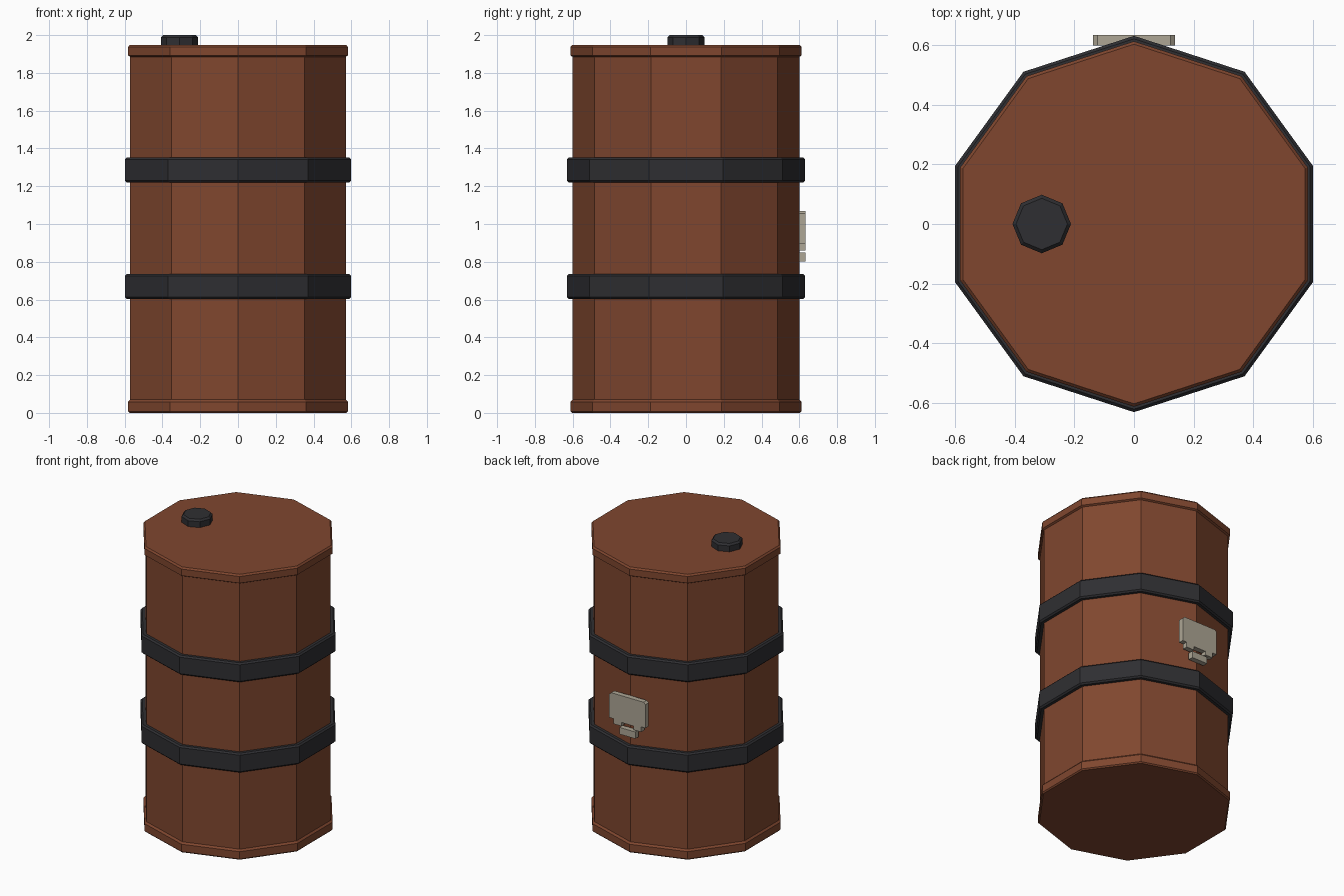
import bpy, bmesh
from math import sin, cos, tau

if "Cube" in bpy.data.objects:
    bpy.data.objects.remove(bpy.data.objects["Cube"])


def material(name, rgb):
    m = bpy.data.materials.new(name)
    m.diffuse_color = (*rgb, 1)
    m.use_nodes = True
    m.node_tree.nodes["Principled BSDF"].inputs["Base Color"].default_value = m.diffuse_color
    return m


RUST = material("rust_paint", (0.215, 0.062, 0.028))
DARK = material("dark_rubber", (0.028, 0.028, 0.032))
BONE = material("pale_plate", (0.42, 0.38, 0.30))


def finish(name, bm, mat):
    bmesh.ops.recalc_face_normals(bm, faces=bm.faces)
    mesh = bpy.data.meshes.new(name)
    bm.to_mesh(mesh)
    bm.free()
    mesh.materials.append(mat)
    ob = bpy.data.objects.new(name, mesh)
    bpy.context.collection.objects.link(ob)
    return ob


def lathe(name, profile, sides, mat, ring=False, centre=(0, 0)):
    """Spin (radius, z) points; a ring closes on itself, otherwise ends are capped."""
    bm = bmesh.new()
    rows = []
    for r, z in profile:
        rows.append([bm.verts.new((centre[0] + r * sin(tau * i / sides),
                                   centre[1] + r * cos(tau * i / sides), z))
                     for i in range(sides)])
    pairs = list(zip(rows, rows[1:]))
    if ring:
        pairs.append((rows[-1], rows[0]))
    else:
        bm.faces.new(rows[0])
        bm.faces.new(rows[-1])
    for a, b in pairs:
        for i in range(sides):
            j = (i + 1) % sides
            bm.faces.new((a[i], a[j], b[j], b[i]))
    return finish(name, bm, mat)


def plate(name, half, mat, y0=0.598, y1=0.633):
    """Mirror a half outline of (x, z) points and extrude it along y."""
    outline = half + [(-x, z) for x, z in reversed(half)]
    bm = bmesh.new()
    face = bm.faces.new([bm.verts.new((x, y0, z)) for x, z in outline])
    out = bmesh.ops.extrude_face_region(bm, geom=[face])
    verts = [g for g in out["geom"] if isinstance(g, bmesh.types.BMVert)]
    bmesh.ops.translate(bm, verts=verts, vec=(0, y1 - y0, 0))
    return finish(name, bm, mat)


# Ten-sided drum with raised end rims
lathe("drum_body", [(0.604, 0), (0.612, 0.008), (0.612, 0.058), (0.60, 0.07),
                    (0.60, 1.885), (0.612, 1.892), (0.612, 1.937), (0.602, 1.948)],
      10, RUST)

# Two dark hoops
for name, z in (("lower_hoop", 0.603), ("upper_hoop", 1.22)):
    lathe(name, [(0.59, z), (0.62, z), (0.63, z + 0.01), (0.63, z + 0.122),
                 (0.62, z + 0.132), (0.59, z + 0.132)], 10, DARK, ring=True)

# Eight-sided filler cap
lathe("filler_cap", [(0.098, 1.94), (0.098, 1.988), (0.086, 2.0)], 8, DARK,
      centre=(-0.309, 0))

# Back emblem: notched upper plate and small lower piece
plate("back_plate", [(0.045, 0.885), (0.045, 0.86), (0.105, 0.86), (0.105, 0.895),
                     (0.137, 0.895), (0.137, 1.055), (0.122, 1.068)], BONE)
plate("back_plate_lower", [(0.06, 0.802), (0.06, 0.848)], BONE)
